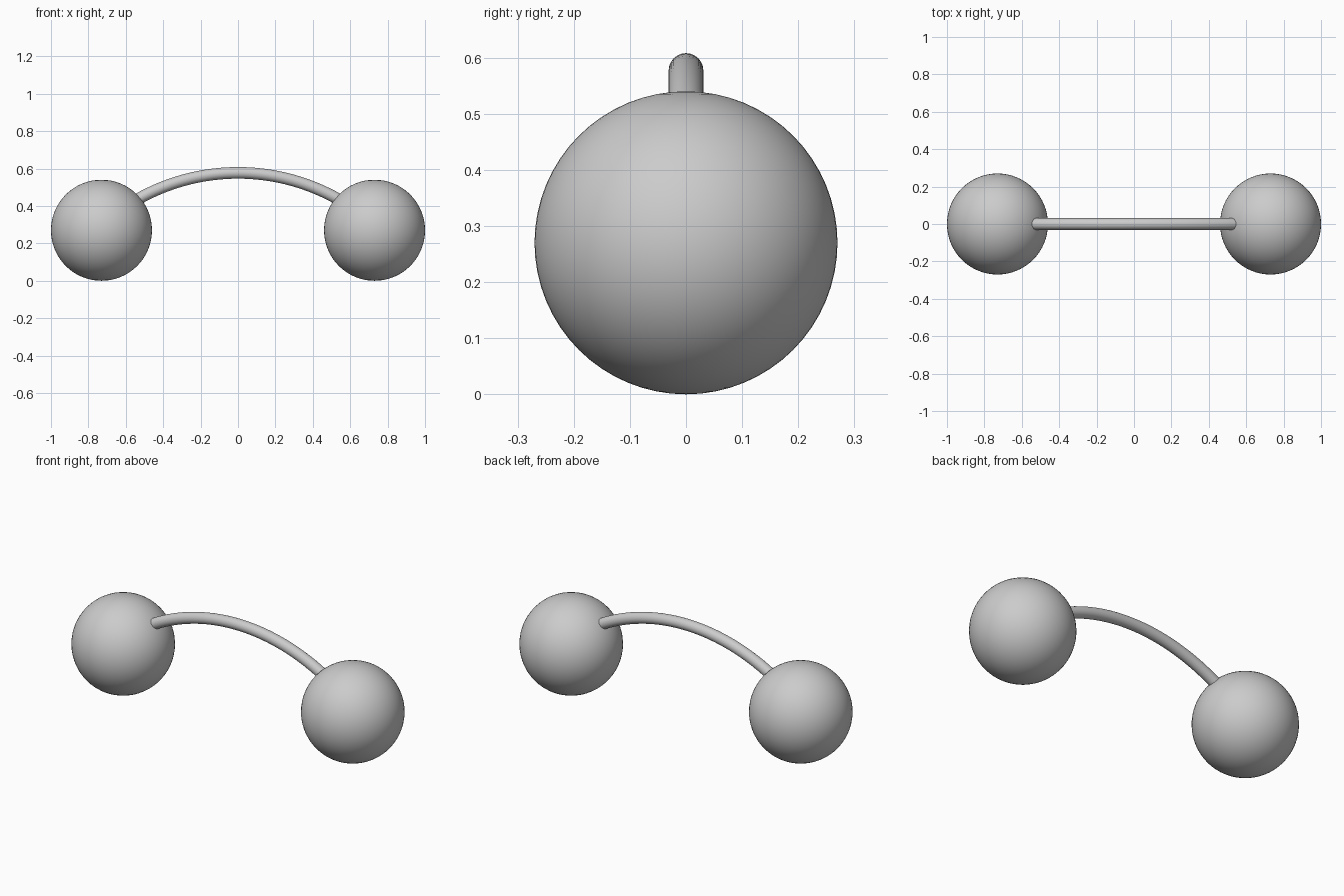
import bpy
import bmesh
import math
from mathutils import Matrix, Vector

if "Cube" in bpy.data.objects:
    bpy.data.objects.remove(bpy.data.objects["Cube"], do_unlink=True)

BALL_RADIUS = 0.27
BALL_X = 0.73
BAR_RADIUS = 0.031
BAR_TOP = 0.577
ARC_RADIUS = 1.09
ARC_HALF = math.asin(0.62 / ARC_RADIUS)

# Plain grey for every part
grey = bpy.data.materials.new("grey")
grey.use_nodes = True
color = (0.6, 0.6, 0.6, 1)
grey.diffuse_color = color
grey.node_tree.nodes["Principled BSDF"].inputs["Base Color"].default_value = color


def add_part(name, bm):
    bmesh.ops.recalc_face_normals(bm, faces=bm.faces[:])
    mesh = bpy.data.meshes.new(name)
    bm.to_mesh(mesh)
    bm.free()
    mesh.materials.append(grey)
    part = bpy.data.objects.new(name, mesh)
    bpy.context.collection.objects.link(part)
    bpy.ops.object.select_all(action="DESELECT")
    part.select_set(True)
    bpy.context.view_layer.objects.active = part
    bpy.ops.object.shade_smooth_by_angle(angle=math.radians(40))
    return part


# Balls at both ends
for name, side in (("left_ball", 1), ("right_ball", -1)):
    bm = bmesh.new()
    bmesh.ops.create_uvsphere(bm, u_segments=64, v_segments=32, radius=BALL_RADIUS)
    ball = add_part(name, bm)
    ball.location = (side * BALL_X, 0, BALL_RADIUS)

# Arched bar: a round section swept along an arc, its ends buried in the balls
bm = bmesh.new()
centre = Vector((0, 0, BAR_TOP - ARC_RADIUS))
section = (Matrix.Translation(centre) @ Matrix.Rotation(-ARC_HALF, 4, "Y")
           @ Matrix.Translation((0, 0, ARC_RADIUS)) @ Matrix.Rotation(math.pi / 2, 4, "Y"))
bmesh.ops.create_circle(bm, segments=24, radius=BAR_RADIUS, matrix=section)
bmesh.ops.spin(bm, geom=bm.verts[:] + bm.edges[:], cent=centre, axis=(0, 1, 0),
               angle=2 * ARC_HALF, steps=40)
# Guard against the sweep running the other way round
if max(v.co.x for v in bm.verts) < 0:
    bmesh.ops.rotate(bm, verts=bm.verts[:], cent=centre,
                     matrix=Matrix.Rotation(2 * ARC_HALF, 3, "Y"))
bmesh.ops.holes_fill(bm, edges=[e for e in bm.edges if e.is_boundary], sides=0)
add_part("arched_bar", bm)
